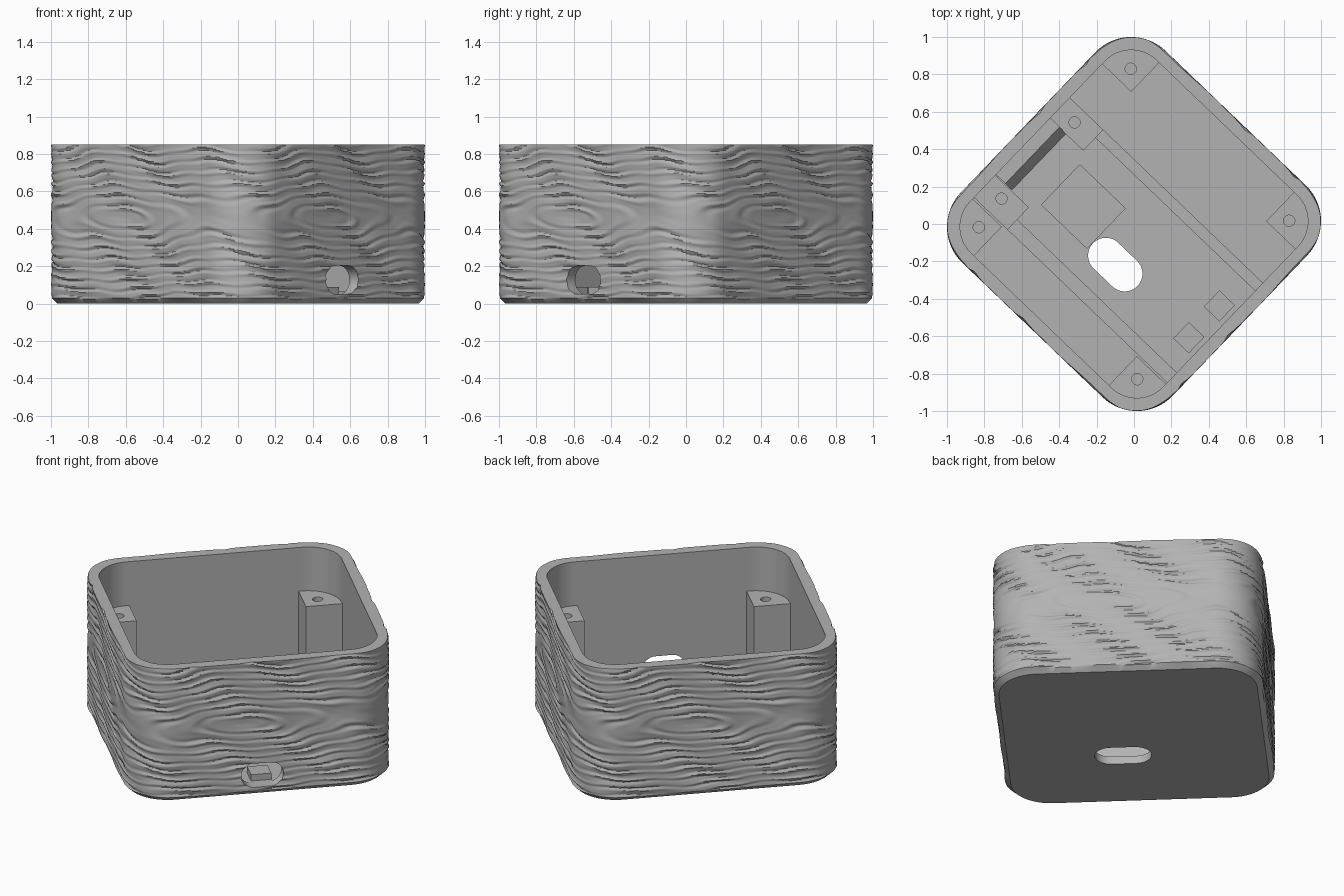
import bpy, bmesh, math
from math import sin, cos, pi, sqrt, radians

if "Cube" in bpy.data.objects:
    bpy.data.objects.remove(bpy.data.objects["Cube"], do_unlink=True)

TURN = radians(46.2)      # the square case stands on its diagonal
HALF, RADIUS = 0.785, 0.266
WALL, FLOOR, HEIGHT = 0.07, 0.05, 0.85
CORE = HALF - RADIUS
QUARTER = 2 * CORE + RADIUS * pi / 2

grey = bpy.data.materials.new("plain grey")
grey.use_nodes = True
grey.diffuse_color = (0.45, 0.45, 0.45, 1)
grey.node_tree.nodes["Principled BSDF"].inputs["Base Color"].default_value = grey.diffuse_color


def finish(name, bm, smooth=False):
    bmesh.ops.recalc_face_normals(bm, faces=bm.faces)
    mesh = bpy.data.meshes.new(name)
    bm.to_mesh(mesh)
    bm.free()
    mesh.materials.append(grey)
    obj = bpy.data.objects.new(name, mesh)
    obj.rotation_euler.z = TURN
    bpy.context.collection.objects.link(obj)
    return obj


def loft(name, rings):
    """Skin closed rings of points and cap both ends."""
    bm = bmesh.new()
    loops = [[bm.verts.new(p) for p in ring] for ring in rings]
    n = len(loops[0])
    for a, b in zip(loops, loops[1:]):
        for i in range(n):
            j = (i + 1) % n
            bm.faces.new((a[i], a[j], b[j], b[i]))
    bm.faces.new(loops[0])
    bm.faces.new(loops[-1])
    return finish(name, bm)


def prism(name, outline, z0, z1):
    return loft(name, [[(x, y, z) for x, y in outline] for z in (z0, z1)])


def box(name, u0, u1, v0, v1, z1):
    return prism(name, [(u0, v0), (u1, v0), (u1, v1), (u0, v1)], FLOOR - 0.01, z1)


def stadium(r, d, steps=16):
    """Slot outline, long along its first axis."""
    pts = []
    for side in (1, -1):
        for i in range(steps + 1):
            a = -pi / 2 + pi * i / steps
            pts.append((side * (d + r * cos(a)), side * r * sin(a)))
    return pts


def cut(obj, cutter):
    cutter.hide_render = True
    mod = obj.modifiers.new("cut", 'BOOLEAN')
    mod.operation, mod.solver, mod.object = 'DIFFERENCE', 'MANIFOLD', cutter
    bpy.context.view_layer.objects.active = obj
    bpy.ops.object.modifier_apply(modifier=mod.name)
    bpy.data.objects.remove(cutter, do_unlink=True)


# Rounded square path: point, outward normal and distance along each side
path = []
for k in range(4):
    base = -pi / 2 + k * pi / 2
    nx, ny = cos(base), sin(base)
    for i in range(52):
        t = -CORE + 2 * CORE * i / 52
        path.append((nx * HALF - ny * t, ny * HALF + nx * t, nx, ny, t))
    cx, cy = CORE * (nx - ny), CORE * (ny + nx)
    for i in range(20):
        a = base + pi / 2 * i / 20
        path.append((cx + RADIUS * cos(a), cy + RADIUS * sin(a), cos(a), sin(a),
                     CORE + RADIUS * pi / 2 * i / 20))


def grain(t, z):
    """Depth of the wood grain: long wavy lines that part around a knot."""
    w = 2 * pi * t / QUARTER
    k = w + 2 * pi * 0.1 / QUARTER
    spread = (1 - cos(k)) / 2
    dz = z - 0.46 + 0.012 * sin(2 * w + 1)
    p = sqrt(dz * dz + 0.014 * spread + 0.0004)
    p += 0.012 * sin(2 * w + 8 * z) * min(1, abs(dz) * 4)
    p += 0.005 * sin(5 * w + 23 * z)
    wave = sin(2 * pi * p / 0.04) + 0.5 * sin(2 * pi * p / 0.023 + 2 * sin(w))
    return 0.0045 * (1.5 - wave) * (0.65 + 0.35 * sin(3 * w + 17 * z))


def ring(z, inset):
    out = []
    for x, y, nx, ny, t in path:
        d = grain(t, z) if inset is None else inset
        out.append((x - nx * d, y - ny * d, z))
    return out


# Case: chamfered foot, carved outside, plain inside and floor
ROWS = 135
rings = [ring(0, 0.035), ring(0.025, 0.008)]
rings += [ring(0.03 + (HEIGHT - 0.03) * i / ROWS, None) for i in range(ROWS + 1)]
rings += [ring(HEIGHT, WALL), ring(FLOOR, WALL)]
case = loft("case", rings)

# Cable slot through the floor
HOLE_U, HOLE_V = -0.226, -0.078
cut(case, prism("floor_slot_cutter",
                [(HOLE_U + b, HOLE_V + a) for a, b in stadium(0.095, 0.07)], -0.1, 0.2))

# Plug opening through one wall
port = [(a - 0.01, b + 0.127) for a, b in stadium(0.076, 0.049)]
cut(case, loft("port_cutter", [[(u, v, z) for u, z in port] for v in (-0.9, -0.68)]))


def circle(u, v, r, n=20):
    return [(u + r * cos(2 * pi * i / n), v + r * sin(2 * pi * i / n)) for i in range(n)]


# Corner screw posts with blind holes
POST_TOP = 0.57
r = RADIUS - WALL + 0.01
corner = [(0.5, 0.5), (CORE + r, 0.5)]
corner += [(CORE + r * cos(a), CORE + r * sin(a)) for a in [pi / 2 * i / 10 for i in range(11)]]
corner += [(0.5, CORE + r)]
for k, where in enumerate(("back", "left", "front", "right")):
    post = prism(where + "_screw_post", corner, FLOOR - 0.01, POST_TOP)
    cut(post, prism("screw_hole_cutter", circle(0.587, 0.587, 0.03), 0.3, 0.7))
    post.rotation_euler.z = TURN + k * pi / 2

# Board standoffs against the wall, with shallow holes
for name, u0, u1, hole in (("standoff_a", 0.095, 0.25, 0.172),
                           ("standoff_b", -0.49, -0.325, -0.392)):
    standoff = box(name, u0, u1, 0.467, 0.72, 0.11)
    cut(standoff, prism("pin_hole_cutter", circle(hole, 0.605, 0.03), 0.07, 0.2))

# Rails, pad and support blocks on the floor
box("rail_a", 0.19, 0.25, -0.72, 0.5, 0.065)
box("rail_b", -0.49, -0.415, -0.72, 0.5, 0.065)
box("floor_pad", -0.27, 0.03, 0.09, 0.43, 0.06)
for name, u in (("support_block_a", 0.0), ("support_block_b", -0.236)):
    box(name, u - 0.06, u + 0.06, -0.69, -0.575, 0.09)

# Sloping clip between the standoffs
clip = [(0.597, FLOOR - 0.01), (0.597, FLOOR), (0.646, 0.17), (0.72, 0.17), (0.72, FLOOR - 0.01)]
loft("board_clip", [[(u, v, z) for v, z in clip] for u in (-0.32, 0.1)])

# Soft carved case, crisp edges
bpy.ops.object.select_all(action='DESELECT')
case.select_set(True)
bpy.context.view_layer.objects.active = case
bpy.ops.object.shade_smooth_by_angle(angle=radians(35))
